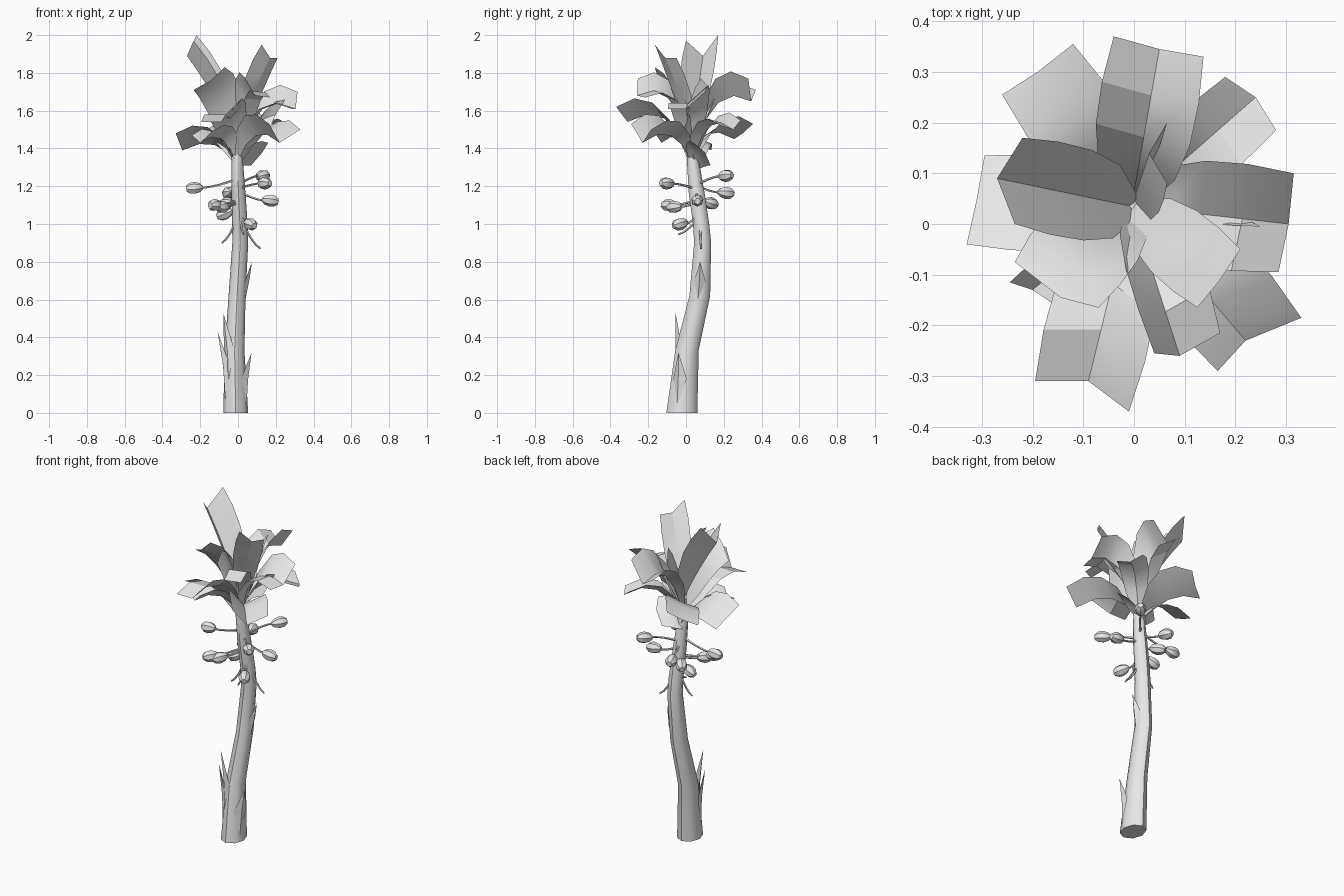
import bpy
import math
from mathutils import Vector

default_cube = bpy.data.objects.get("Cube")
if default_cube:
    bpy.data.objects.remove(default_cube, do_unlink=True)

grey = bpy.data.materials.new("plain_grey")
grey.use_nodes = True
grey.diffuse_color = (0.8, 0.8, 0.8, 1)
grey.node_tree.nodes["Principled BSDF"].inputs["Base Color"].default_value = (0.8, 0.8, 0.8, 1)


def make_object(name, verts, faces, angle):
    mesh = bpy.data.meshes.new(name)
    mesh.from_pydata([tuple(v) for v in verts], [], faces)
    mesh.materials.append(grey)
    mesh.update()
    obj = bpy.data.objects.new(name, mesh)
    bpy.context.collection.objects.link(obj)
    bpy.ops.object.select_all(action='DESELECT')
    obj.select_set(True)
    bpy.context.view_layer.objects.active = obj
    bpy.ops.object.shade_smooth_by_angle(angle=math.radians(angle))


def skin_rings(name, rings, angle):
    """Skin closed rings of equal length and cap both ends."""
    n = len(rings[0])
    verts = [v for ring in rings for v in ring]
    faces = [(r * n + i, r * n + (i + 1) % n, (r + 1) * n + (i + 1) % n, (r + 1) * n + i)
             for r in range(len(rings) - 1) for i in range(n)]
    faces.append(tuple(reversed(range(n))))
    faces.append(tuple(range(len(verts) - n, len(verts))))
    make_object(name, verts, faces, angle)


def round_sweep(name, points, radii, sides, angle):
    """Sweep a polygon of varying radius along a path."""
    rings = []
    for k, p in enumerate(points):
        along = points[min(k + 1, len(points) - 1)] - points[max(k - 1, 0)]
        turn = Vector((0, 0, 1)).rotation_difference(along.normalized())
        rings.append([p + turn @ Vector((math.cos(a), math.sin(a), 0)) * radii[k]
                      for a in (math.tau * i / sides for i in range(sides))])
    skin_rings(name, rings, angle)


def curve_point(a, b, c, t):
    """Point on the quadratic curve from a to c, pulled towards b."""
    return a.lerp(b, t).lerp(b.lerp(c, t), t)


# Trunk: centre x, centre y, height, half width, half depth
trunk_path = [
    (-.012, -.022, 0, .066, .082),
    (-.018, .005, .33, .052, .062),
    (-.005, .073, .62, .045, .055),
    (.012, .088, .9, .042, .045),
    (.01, .08, 1, .041, .043),
    (.003, .057, 1.16, .037, .042),
    (-.005, .035, 1.35, .03, .031),
    (-.005, .035, 1.46, .02, .02),
]


def trunk_at(z):
    """Centre and mean radius of the trunk at a height."""
    for a, b in zip(trunk_path, trunk_path[1:]):
        if z <= b[2]:
            t = (z - a[2]) / (b[2] - a[2])
            x, y, _, rx, ry = [p + (q - p) * t for p, q in zip(a, b)]
            return Vector((x, y, z)), (rx + ry) / 2


trunk_rings = []
for x, y, z, rx, ry in trunk_path:
    trunk_rings.append([(x + rx * math.sin(a), y - ry * math.cos(a), z)
                        for a in (math.tau * i / 8 for i in range(8))])
skin_rings("trunk", trunk_rings, 46)


# Torn bark strips that lift away from the trunk
def bark_strip(tip, length, half_width):
    tip = Vector(tip)
    low, low_r = trunk_at(max(tip.z - length, .01))
    mid, mid_r = trunk_at(tip.z - length * .5)
    out = tip - trunk_at(tip.z)[0]
    out.z = 0
    out.normalize()
    side = Vector((-out.y, out.x, 0)) * half_width
    root = low + out * low_r * .9
    spine = mid + out * (mid_r + .012)
    edge = mid + out * mid_r * .85
    make_object("bark_strip", [root, edge + side, tip, edge - side, spine],
                [(0, 1, 4), (1, 2, 4), (2, 3, 4), (3, 0, 4)], 20)


bark_strip((-.108, -.03, .43), .36, .035)
bark_strip((-.078, -.055, .53), .42, .035)
bark_strip((.072, -.04, .32), .28, .04)
bark_strip((.074, .075, .8), .2, .03)


# Crown leaves: broad strips folded along the rib, set by their three tip points.
# arch goes from straight (0) to rising steeply and levelling out (1)
def leaf(left, rib, right, arch=1.0):
    left, rib, right = Vector(left), Vector(rib), Vector(right)
    root = Vector((-.005, .035, 1.32 + .3 * max(rib.z - 1.45, 0)))
    reach = (rib - root).xy.length
    knee = root.lerp(rib, .38)
    knee.z = rib.z + reach * .38
    bend = root.lerp(rib, .5).lerp(knee, arch)
    verts = []
    for t, spread in ((0, .25), (.25, .85), (.5, 1.05), (.75, 1.08), (1, 1)):
        centre = curve_point(root, bend, rib, t)
        verts += [centre + (left - rib) * spread, centre, centre + (right - rib) * spread]
    faces = [(r * 3 + c, r * 3 + c + 1, r * 3 + c + 4, r * 3 + c + 3)
             for r in range(4) for c in range(2)]
    make_object("leaf", verts, faces, 30)


# Top leaves
leaf((-.22, .17, 2), (-.27, .09, 1.89), (-.235, 0, 1.97), .1)
leaf((.125, -.165, 1.95), (.17, -.11, 1.88), (.21, -.05, 1.88), .15)
leaf((-.07, -.165, 1.83), (-.145, -.145, 1.76), (-.235, -.075, 1.71), .5)
leaf((.065, .2, 1.78), (.03, .14, 1.7), (.065, .08, 1.77), .3)
# Middle leaves
leaf((-.04, .37, 1.71), (.05, .345, 1.65), (.137, .33, 1.77))
leaf((.285, -.095, 1.61), (.305, 0, 1.61), (.315, .1, 1.7))
leaf((.04, -.255, 1.77), (.09, -.26, 1.68), (.17, -.215, 1.67))
leaf((-.195, -.31, 1.54), (-.09, -.31, 1.54), (-.01, -.37, 1.62))
leaf((.25, -.005, 1.66), (.2, .02, 1.58), (.17, -.01, 1.51), .5)
# Drooping leaves
leaf((.18, .29, 1.55), (.24, .25, 1.5), (.28, .185, 1.52))
leaf((-.12, .355, 1.53), (-.19, .3, 1.48), (-.26, .255, 1.45))
leaf((-.33, -.04, 1.48), (-.31, .05, 1.43), (-.295, .135, 1.39))
leaf((.165, -.29, 1.53), (.22, -.23, 1.43), (.33, -.185, 1.5))
leaf((-.245, -.115, 1.47), (-.2, -.13, 1.43), (-.14, -.17, 1.49))
leaf((.07, .13, 1.31), (.13, .1, 1.38), (.16, .04, 1.43), .6)


# Stalks and the bulb fruits on their ends
def stalk(end, sag):
    """Curved stalk from the trunk; returns its end direction."""
    end = Vector(end)
    start = trunk_at(end.z + sag)[0]
    bend = start.lerp(end, .55)
    bend.z = end.z + sag * .15
    points = [curve_point(start, bend, end, t) for t in (0, .25, .5, .75, 1)]
    round_sweep("stalk", points, [.008, .007, .006, .006, .005], 5, 60)
    return (end - bend).normalized()


def fruit(centre, sag=.05):
    centre = Vector(centre)
    flat = centre - trunk_at(centre.z)[0]
    flat.normalize()
    out = stalk(centre - flat * .035, sag)
    shape = ((-.044, .01), (-.028, .025), (0, .033), (.025, .03), (.044, .016))
    round_sweep("fruit", [centre + out * d for d, r in shape], [r for d, r in shape], 7, 35)


fruit((-.23, .05, 1.19))
fruit((.13, .21, 1.255), -.05)
fruit((.14, -.1, 1.215), -.03)
fruit((.17, .06, 1.125))
fruit((-.05, .21, 1.165), .04)
fruit((-.12, -.09, 1.1), .03)
fruit((-.08, -.06, 1.09), .03)
fruit((-.06, .13, 1.11), .04)
fruit((-.07, .07, 1.055), .05)
fruit((.065, -.03, 1), .06)

# Bare stalks left hanging below the fruits
stalk((-.085, .06, .9), .16)
stalk((.12, .08, .87), .18)
stalk((.03, -.04, .945), .1)
